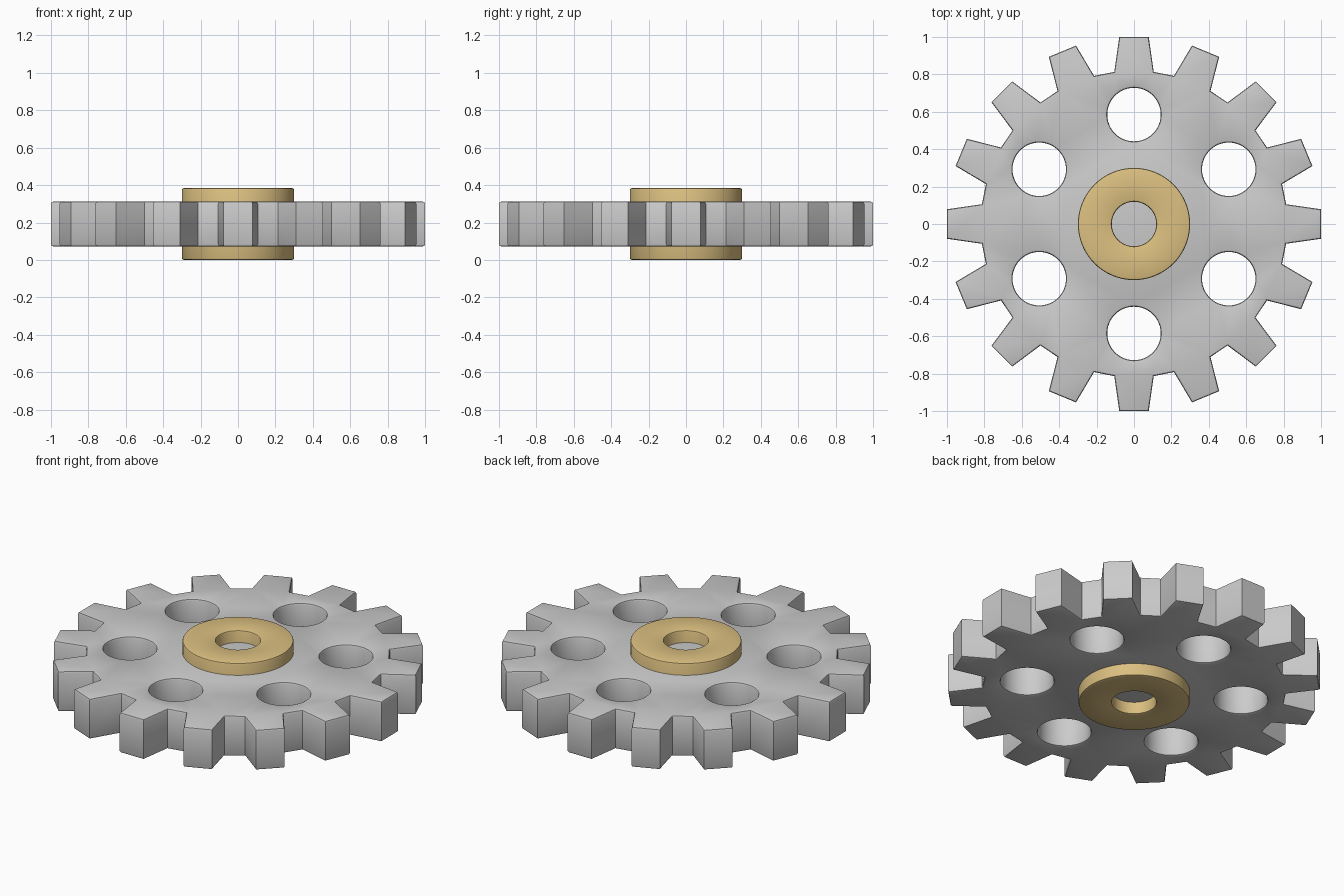
import bpy, bmesh
from math import sin, cos, pi, radians
from mathutils import Vector

if "Cube" in bpy.data.objects:
    bpy.data.objects.remove(bpy.data.objects["Cube"])

TEETH = 16


def circle(r, cx=0.0, cy=0.0, n=64, hole=False):
    pts = [Vector((cx + r * cos(2 * pi * i / n), cy + r * sin(2 * pi * i / n))) for i in range(n)]
    return pts[::-1] if hole else pts


def polar(r, deg):
    return Vector((r * cos(radians(deg)), r * sin(radians(deg))))


def inset(loop, d):
    """Offset a closed outline into the material (left of its direction)."""
    out = []
    for i, p in enumerate(loop):
        a = (p - loop[i - 1]).normalized()
        b = (loop[(i + 1) % len(loop)] - p).normalized()
        na, nb = Vector((-a.y, a.x)), Vector((-b.y, b.x))
        out.append(p + (na + nb) * (d / (1 + na.dot(nb))))
    return out


def plate(name, loops, z0, z1, bevel):
    """Extruded outline with holes and softened top and bottom rims."""
    k = bevel * 0.293
    levels = [(z0, bevel), (z0 + k, k), (z0 + bevel, 0),
              (z1 - bevel, 0), (z1 - k, k), (z1, bevel)]
    bm = bmesh.new()
    caps = ([], [])
    for loop in loops:
        n = len(loop)
        rings = [[bm.verts.new((p.x, p.y, z)) for p in inset(loop, d)] for z, d in levels]
        for lo, hi in zip(rings, rings[1:]):
            for i in range(n):
                j = (i + 1) % n
                bm.faces.new((lo[i], lo[j], hi[j], hi[i]))
        for cap, ring in zip(caps, (rings[0], rings[-1])):
            cap += [bm.edges.get((ring[i], ring[(i + 1) % n])) for i in range(n)]
    for cap, nz in zip(caps, (-1, 1)):
        bmesh.ops.triangle_fill(bm, use_beauty=True, edges=cap, normal=(0, 0, nz))
    bmesh.ops.recalc_face_normals(bm, faces=bm.faces)
    mesh = bpy.data.meshes.new(name)
    bm.to_mesh(mesh)
    bm.free()
    ob = bpy.data.objects.new(name, mesh)
    bpy.context.collection.objects.link(ob)
    bpy.ops.object.select_all(action='DESELECT')
    ob.select_set(True)
    bpy.context.view_layer.objects.active = ob
    bpy.ops.object.shade_smooth_by_angle(angle=radians(30))
    return ob


# Toothed wheel with six lightening holes; its centre is solid
outline = []
for t in range(TEETH):
    mid = t * 360 / TEETH
    outline += [polar(r, mid + a) for r, a in
                ((0.82, -7.4), (1.003, -4.5), (1.003, 4.5), (0.82, 7.4))]
holes = []
for i in range(6):
    c = polar(0.585, 30 + 60 * i)
    holes.append(circle(0.143, c.x, c.y, 48, hole=True))
plate("gear_wheel", [outline] + holes, 0.072, 0.312, 0.012)

# Brass hub collar with a bore, standing proud on both sides
hub = plate("hub", [circle(0.3), circle(0.119, n=48, hole=True)], 0.0, 0.384, 0.01)
brass = bpy.data.materials.new("brass")
brass.diffuse_color = (0.72, 0.53, 0.22, 1)
brass.use_nodes = True
brass.node_tree.nodes["Principled BSDF"].inputs["Base Color"].default_value = brass.diffuse_color
hub.data.materials.append(brass)
